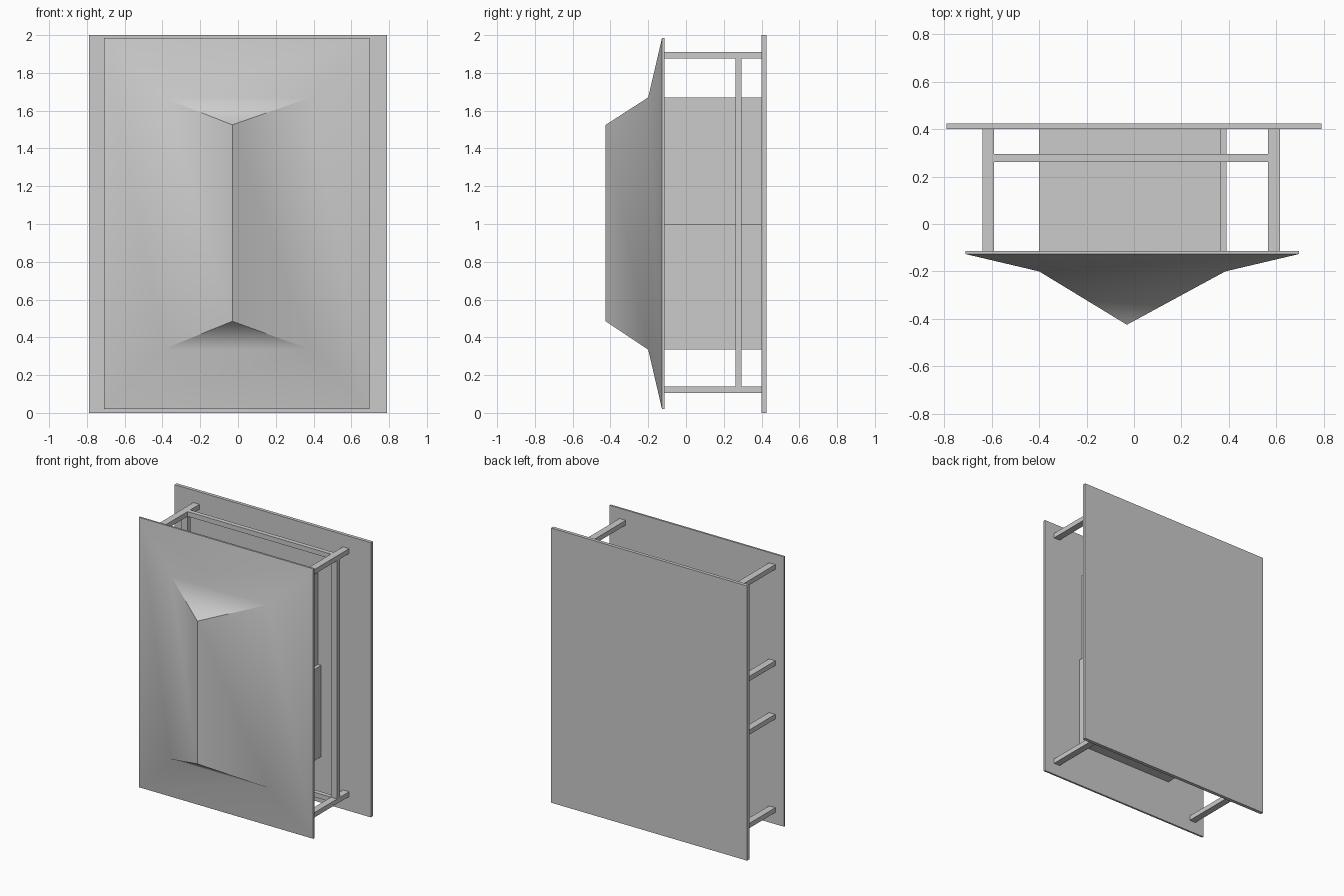
import bpy, bmesh, math

if "Cube" in bpy.data.objects:
    bpy.data.objects.remove(bpy.data.objects["Cube"])


def box(name, x, y, z):
    """Box from (min, max) ranges on each axis."""
    bm = bmesh.new()
    bmesh.ops.create_cube(bm, size=1)
    for v in bm.verts:
        v.co = [r[0] + (c + 0.5) * (r[1] - r[0]) for c, r in zip(v.co, (x, y, z))]
    return finish(name, bm)


def finish(name, bm):
    bmesh.ops.recalc_face_normals(bm, faces=bm.faces)
    mesh = bpy.data.meshes.new(name)
    bm.to_mesh(mesh)
    bm.free()
    obj = bpy.data.objects.new(name, mesh)
    bpy.context.collection.objects.link(obj)
    return obj


# Back panel
box("back_panel", (-0.79, 0.79), (0.40, 0.425), (0, 2))

# Front cover: flat back, thin rim, two-slope hip rising to a vertical ridge
bm = bmesh.new()
rings = [(-0.71, 0.695, 0.02, 1.985, -0.113),
         (-0.71, 0.695, 0.02, 1.985, -0.127),
         (-0.40, 0.385, 0.335, 1.67, -0.20)]
loops = [[bm.verts.new((x, y, z)) for x, z in ((x0, z0), (x1, z0), (x1, z1), (x0, z1))]
         for x0, x1, z0, z1, y in rings]
bm.faces.new(loops[0])
for a, b in zip(loops, loops[1:]):
    for i in range(4):
        j = (i + 1) % 4
        bm.faces.new((a[i], a[j], b[j], b[i]))
low = bm.verts.new((-0.03, -0.425, 0.485))
high = bm.verts.new((-0.03, -0.425, 1.525))
c = loops[2]
for f in ((c[0], c[1], low), (c[1], c[2], high, low), (c[2], c[3], high), (c[3], c[0], low, high)):
    bm.faces.new(f)
cover = finish("front_cover", bm)
bpy.context.view_layer.objects.active = cover
cover.select_set(True)
bpy.ops.object.shade_smooth_by_angle(angle=math.radians(50))

# Standoff posts: corners plus two extra on the left side
LEFT, RIGHT = (-0.64, -0.59), (0.565, 0.615)
DEPTH, BAR = (-0.115, 0.40), (0.262, 0.295)
for i, z in enumerate((0.105, 0.785, 1.175, 1.875)):
    box(f"left_post_{i}", LEFT, DEPTH, (z, z + 0.035))
    if i in (0, 3):
        box(f"right_post_{i}", RIGHT, DEPTH, (z, z + 0.035))
        box(f"cross_bar_{i}", (-0.59, 0.565), BAR, (z, z + 0.035))

# Upright frame bars
for side, x in (("left", LEFT), ("right", RIGHT)):
    box(f"{side}_upright", x, BAR, (0.14, 1.875))

# Inner compartment: thin walls, bottom board and half-height side board
T = 0.004
box("compartment_left_wall", (-0.40, -0.40 + T), DEPTH, (0.37, 1.67))
box("compartment_right_wall", (0.365 - T, 0.365), DEPTH, (0.37, 1.67))
box("compartment_top", (-0.40 + T, 0.365 - T), DEPTH, (1.67 - T, 1.67))
box("compartment_bottom", (-0.40, 0.39), DEPTH, (0.335, 0.37))
box("compartment_side_board", (0.365, 0.39), DEPTH, (0.37, 1.0))
